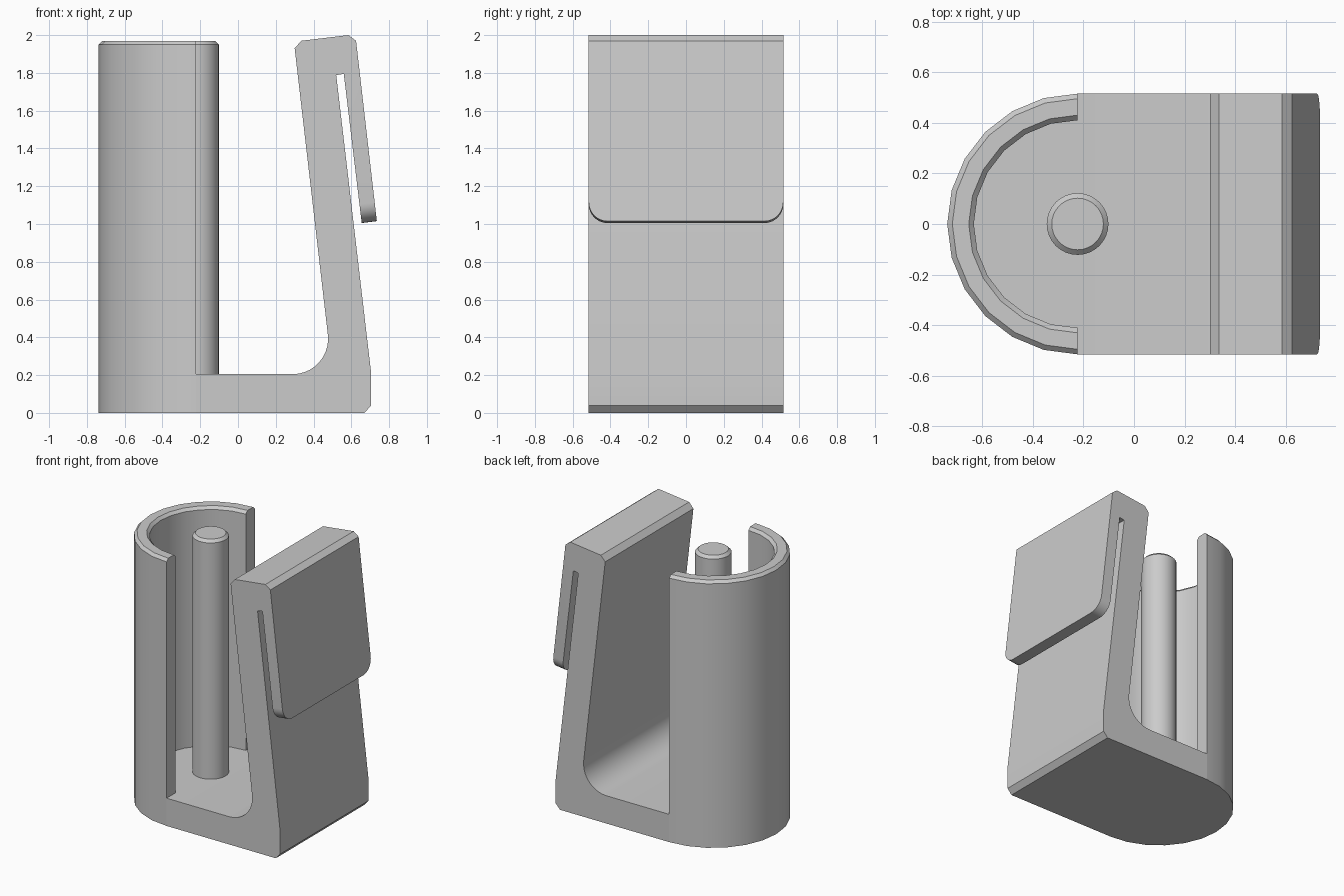
import bpy, bmesh
from math import cos, sin, pi, radians

cube = bpy.data.objects.get("Cube")
if cube:
    bpy.data.objects.remove(cube, do_unlink=True)

AXIS_X = -0.223   # shared axis of cup and pin
R = 0.515         # cup radius and half depth
FLOOR = 0.205
TOP = 1.97
CHAMFER = 0.02

grey = bpy.data.materials.new("plain grey")
grey.use_nodes = True
colour = (0.6, 0.6, 0.6, 1)
grey.diffuse_color = colour
grey.node_tree.nodes["Principled BSDF"].inputs["Base Color"].default_value = colour


def finish(name, bm):
    bmesh.ops.recalc_face_normals(bm, faces=bm.faces)
    mesh = bpy.data.meshes.new(name)
    bm.to_mesh(mesh)
    bm.free()
    mesh.materials.append(grey)
    ob = bpy.data.objects.new(name, mesh)
    bpy.context.collection.objects.link(ob)
    bpy.ops.object.select_all(action='DESELECT')
    ob.select_set(True)
    bpy.context.view_layer.objects.active = ob
    bpy.ops.object.shade_smooth_by_angle(angle=radians(30))
    return ob


def lathe(bm, profile, start, sweep, steps):
    """Revolve (radius, z) points about the cup axis; return the rings."""
    closed = sweep > 2 * pi - 0.01
    rings = []
    for i in range(steps if closed else steps + 1):
        a = start + sweep * i / steps
        rings.append([bm.verts.new((AXIS_X + r * cos(a), r * sin(a), z))
                      for r, z in profile])
    for i in range(steps):
        p, q = rings[i], rings[(i + 1) % len(rings)]
        for k in range(len(profile) - 1):
            bm.faces.new((p[k], q[k], q[k + 1], p[k + 1]))
    return rings


# Half-round cup with its floor, open towards the clip arm
inner = 0.41
bm = bmesh.new()
cup_profile = [(0, 0), (R, 0), (R, FLOOR), (R, TOP - CHAMFER), (R - CHAMFER, TOP),
               (inner + CHAMFER, TOP), (inner, TOP - CHAMFER), (inner, FLOOR), (0, FLOOR)]
rings = lathe(bm, cup_profile, pi / 2, pi, 12)
for ring in (rings[0], rings[-1]):
    bm.faces.new(ring[2:8])
bmesh.ops.remove_doubles(bm, verts=bm.verts, dist=0.0001)
finish("cup", bm)

# Centre pin with chamfered tip
bm = bmesh.new()
pin_r = 0.122
rings = lathe(bm, [(pin_r, FLOOR), (pin_r, TOP - CHAMFER), (pin_r - CHAMFER, TOP)],
              0, 2 * pi, 32)
bm.faces.new([ring[-1] for ring in rings])
finish("centre_pin", bm)

# Base, leaning arm and hooked clip as one side profile
fillet = 0.187
arc = [(0.29 + fillet * sin(a), FLOOR + fillet * (1 - cos(a)))
       for a in (radians(96.6) * i / 10 for i in range(11))]
clip_end = [(0.655, 1.005), (0.735, 1.015)]
profile = [(AXIS_X, 0), (0.67, 0), (0.705, 0.04), (0.705, 0.21),
           (0.52, 1.788), (0.56, 1.795), *clip_end,
           (0.625, 1.97), (0.585, 2.0), (0.335, 1.97), (0.30, 1.93),
           *reversed(arc), (AXIS_X, FLOOR)]
bm = bmesh.new()
front = [bm.verts.new((x, -R, z)) for x, z in profile]
back = [bm.verts.new((x, R, z)) for x, z in profile]
bm.faces.new(front)
bm.faces.new(back)
for i in range(len(profile) - 1):   # the end that meets the cup stays open
    bm.faces.new((front[i], front[i + 1], back[i + 1], back[i]))

# Round the two lower corners of the clip
k = profile.index(clip_end[0])
corners = [bm.edges.get((side[k], side[k + 1])) for side in (front, back)]
bmesh.ops.recalc_face_normals(bm, faces=bm.faces)
bmesh.ops.bevel(bm, geom=corners, offset=0.1, segments=8, profile=0.5, affect='EDGES')
finish("base_and_clip_arm", bm)
